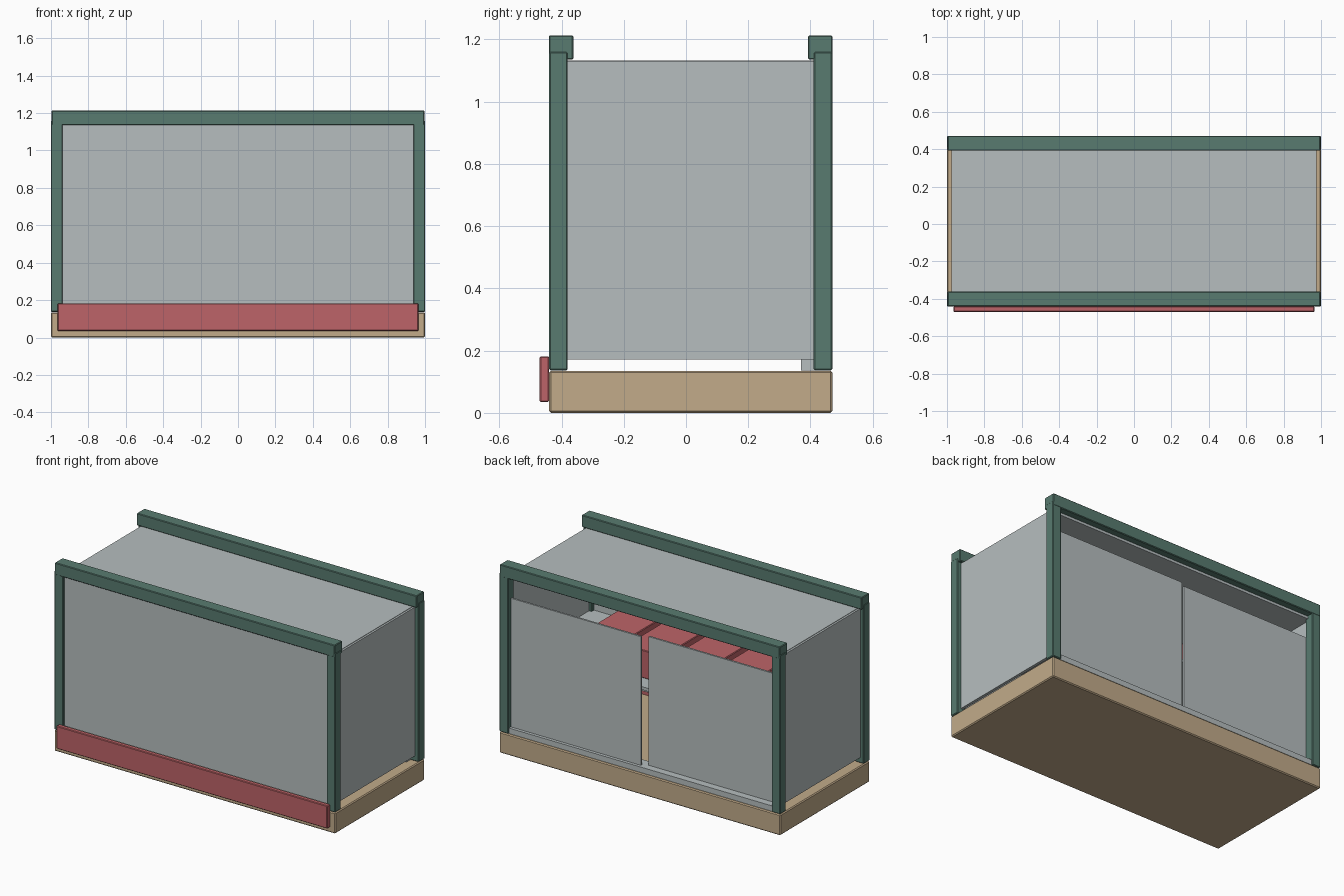
import bpy

if "Cube" in bpy.data.objects:
    bpy.data.objects.remove(bpy.data.objects["Cube"])


def material(name, rgb):
    m = bpy.data.materials.new(name)
    m.diffuse_color = (*rgb, 1)
    m.use_nodes = True
    m.node_tree.nodes["Principled BSDF"].inputs["Base Color"].default_value = m.diffuse_color
    return m


GREEN = material("frame_green", (0.098, 0.198, 0.162))
GREY = material("panel_grey", (0.468, 0.515, 0.521))
TAN = material("base_tan", (0.539, 0.407, 0.254))
RED = material("accent_red", (0.508, 0.127, 0.138))


def box(name, x, y, z, mat, bevel=0.0):
    """Box spanning the given (min, max) ranges, with an optional softened edge."""
    spans = (x, y, z)
    bpy.ops.mesh.primitive_cube_add(size=1, location=[(a + b) / 2 for a, b in spans])
    ob = bpy.context.object
    ob.name = name
    ob.scale = [b - a for a, b in spans]
    bpy.ops.object.transform_apply(location=False, rotation=False, scale=True)
    ob.data.materials.append(mat)
    if bevel:
        mod = ob.modifiers.new("soft_edge", 'BEVEL')
        mod.width = bevel
        mod.segments = 1
    return ob


# Plinth and kick board
box("base", (-1, 1), (-0.44, 0.47), (0, 0.135), TAN, 0.006)
box("kick_board", (-0.965, 0.965), (-0.47, -0.44), (0.035, 0.182), RED, 0.004)

# Corner posts and side panels, mirrored left and right
for side, s in (("left", -1), ("right", 1)):
    def span(a, b):
        return tuple(sorted((s * a, s * b)))
    box(f"front_post_{side}", span(0.938, 1), (-0.44, -0.38), (0.137, 1.16), GREEN, 0.004)
    box(f"back_post_{side}", span(0.938, 1), (0.41, 0.47), (0.137, 1.16), GREEN, 0.004)
    box(f"side_panel_{side}", span(0.957, 0.975), (-0.385, 0.415), (0.172, 1.13), GREY)

# Top beams
box("front_beam", (-0.997, 0.997), (-0.441, -0.362), (1.135, 1.213), GREEN, 0.004)
box("back_beam", (-0.997, 0.997), (0.392, 0.471), (1.135, 1.213), GREEN, 0.004)

# Roof, front panel and inner shelf
box("roof_panel", (-0.962, 0.962), (-0.40, 0.43), (1.117, 1.133), GREY)
box("front_panel", (-0.94, 0.94), (-0.425, -0.405), (0.172, 1.135), GREY)
box("shelf", (-0.956, 0.956), (-0.404, 0.30), (0.58, 0.60), GREY)

# Sliding doors on their rail
box("door_rail", (-0.94, 0.94), (0.37, 0.462), (0.137, 0.172), GREY)
box("door_right", (0.012, 0.94), (0.43, 0.442), (0.172, 1.0), GREY)
box("door_left", (-0.94, -0.025), (0.403, 0.415), (0.172, 1.0), GREY)

# Row of storage boxes on the shelf
COUNT, PITCH, WIDTH = 4, 0.31, 0.27
for i in range(COUNT):
    cx = (i - (COUNT - 1) / 2) * PITCH
    box(f"storage_box_{i + 1}", (cx - WIDTH / 2, cx + WIDTH / 2),
        (-0.28, 0.20), (0.60, 0.78), RED, 0.004)
